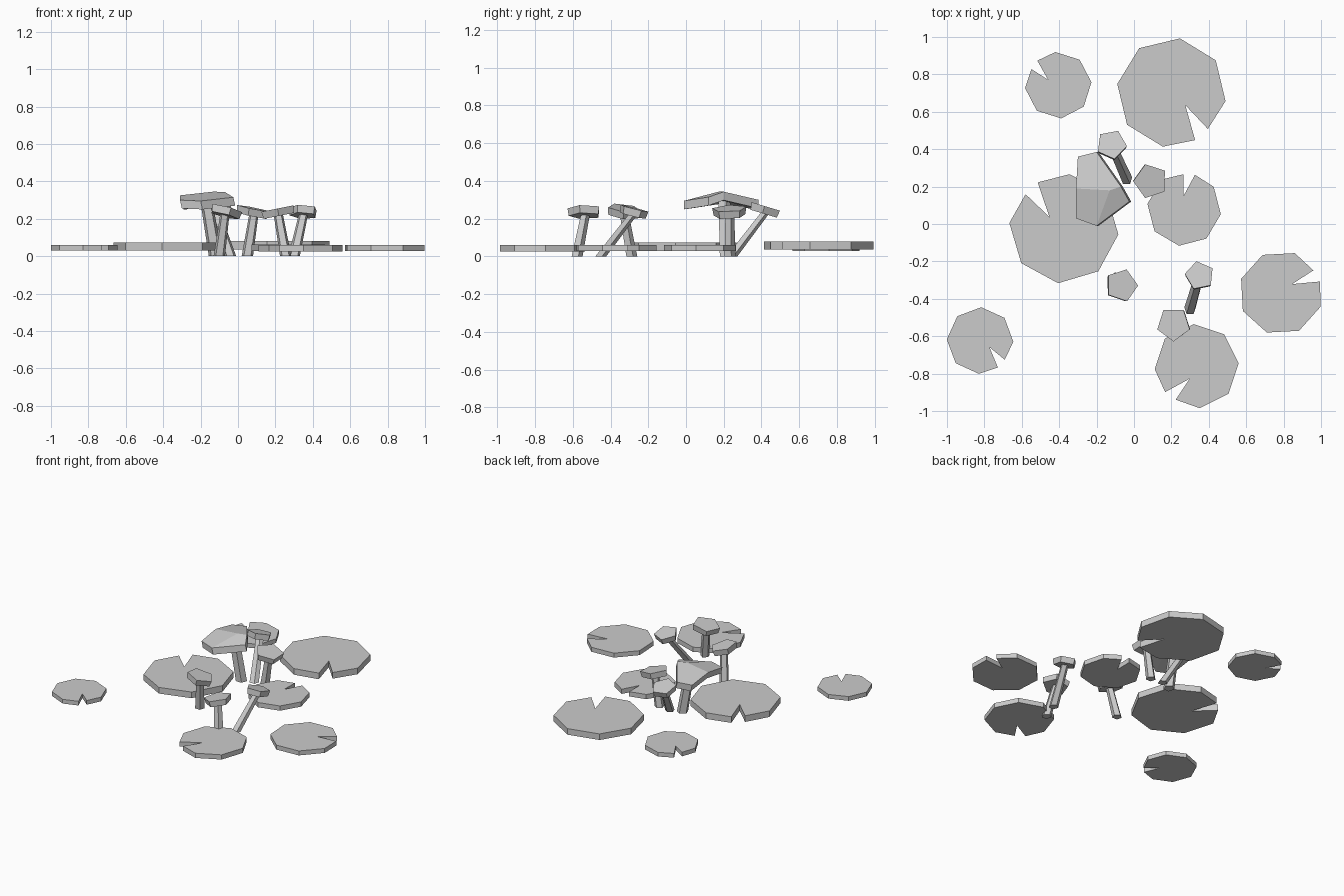
import bpy, bmesh
from math import radians, cos, sin
from mathutils import Vector, Matrix

cube = bpy.data.objects.get("Cube")
if cube:
    bpy.data.objects.remove(cube, do_unlink=True)

GREY = 0.6
mat = bpy.data.materials.new("plain grey")
mat.use_nodes = True
mat.diffuse_color = (GREY, GREY, GREY, 1)
mat.node_tree.nodes["Principled BSDF"].inputs["Base Color"].default_value = (GREY, GREY, GREY, 1)


def finish(bm, name):
    """Turn a bmesh into a flat-shaded object."""
    bmesh.ops.recalc_face_normals(bm, faces=bm.faces)
    mesh = bpy.data.meshes.new(name)
    bm.to_mesh(mesh)
    bm.free()
    mesh.materials.append(mat)
    obj = bpy.data.objects.new(name, mesh)
    bpy.context.collection.objects.link(obj)
    return obj


def thicken(bm, faces, offset):
    """Extrude a sheet of faces into a closed slab."""
    result = bmesh.ops.extrude_face_region(bm, geom=faces, use_keep_orig=True)
    verts = [g for g in result["geom"] if isinstance(g, bmesh.types.BMVert)]
    bmesh.ops.translate(bm, verts=verts, vec=offset)


def lily_pad(name, x, y, radius, notch, bottom, height):
    """Octagon whose corner at the notch angle is replaced by a wedge cut."""
    rim = [(45 * k, 1) for k in range(1, 8)]
    rim += [(-9.5, 0.97), (12, 0.34), (9, 0.94)]
    bm = bmesh.new()
    verts = []
    for angle, scale in rim:
        a = radians(notch + angle)
        verts.append(bm.verts.new((x + radius * scale * cos(a), y + radius * scale * sin(a), bottom)))
    thicken(bm, [bm.faces.new(verts)], (0, 0, height))
    finish(bm, name)


def stem(name, base, top, low, high):
    """Tapered leaning stem with level ends."""
    bm = bmesh.new()
    base, top = Vector(base), Vector(top)
    length = top.z - base.z
    bmesh.ops.create_cone(bm, cap_ends=True, segments=5, radius1=low, radius2=high, depth=length)
    lean = (top - base) / length
    for v in bm.verts:
        v.co += (base + top) / 2 + Vector((lean.x, lean.y, 0)) * v.co.z
    finish(bm, name)


def cap(name, center, radius, phase, tilt):
    """Tilted five-sided cap, slightly narrower underneath."""
    bm = bmesh.new()
    turn = Vector((0, 0, 1)).rotation_difference(Vector((*tilt, 1))).to_matrix().to_4x4()
    spin = Matrix.Rotation(radians(phase), 4, "Z")
    bmesh.ops.create_cone(bm, cap_ends=True, segments=5, radius1=radius * 0.93,
                          radius2=radius, depth=0.04)
    # line the first corner up with +x before spinning
    v0 = max(bm.verts, key=lambda v: v.co.xy.length)
    align = Matrix.Rotation(-Vector((1, 0)).angle_signed(v0.co.xy) * -1, 4, "Z")
    bm.transform(Matrix.Translation(center) @ turn @ spin @ align)
    finish(bm, name)


# Floating pads: x, y, radius, notch angle, bottom, thickness
pads = {
    "back_right_pad": (-0.405, 0.742, 0.178, 140, 0.03, 0.03),
    "back_left_pad": (0.20, 0.703, 0.293, -54, 0.036, 0.044),
    "middle_right_pad": (-0.375, -0.025, 0.293, 129, 0.03, 0.044),
    "middle_left_pad": (0.268, 0.08, 0.198, 82, 0.028, 0.034),
    "far_left_pad": (0.785, -0.368, 0.225, 25.6, 0.028, 0.032),
    "front_left_pad": (0.335, -0.76, 0.225, -131, 0.026, 0.034),
    "front_right_pad": (-0.823, -0.623, 0.178, -47, 0.03, 0.03),
}
for name, spec in pads.items():
    lily_pad(name, *spec)

# Small mushrooms: cap centre, radius, corner angle, tilt, stem base
mushrooms = {
    "back_mushroom": ((-0.12, 0.42, 0.245), 0.083, 65, (0, 0.3), (-0.04, 0.24, 0)),
    "inner_mushroom": ((0.085, 0.23, 0.235), 0.095, 180, (0.2, -0.05), (0.05, 0.23, 0)),
    "front_mushroom": ((-0.07, -0.33, 0.237), 0.09, 0, (0.25, 0.12), (-0.1, -0.29, 0)),
    "left_mushroom": ((0.35, -0.28, 0.236), 0.08, 30, (0.05, 0.25), (0.3, -0.455, 0)),
    "outer_mushroom": ((0.215, -0.535, 0.235), 0.093, -90, (-0.2, 0), (0.255, -0.58, 0)),
}
for name, (center, radius, phase, tilt, base) in mushrooms.items():
    cap(name + "_cap", center, radius, phase, tilt)
    stem(name + "_stem", base, (center[0], center[1], center[2] - 0.01), 0.032, 0.026)

# Large folded cap: rim corners, then the crest point
points = {
    "a": (-0.31, 0.03, 0.30), "b": (-0.20, -0.01, 0.295), "c": (-0.025, 0.12, 0.315),
    "d": (-0.07, 0.20, 0.343), "e": (-0.20, 0.385, 0.30), "f": (-0.30, 0.36, 0.295),
    "g": (-0.31, 0.19, 0.325), "h": (-0.13, 0.18, 0.345),
}
bm = bmesh.new()
corner = {key: bm.verts.new(co) for key, co in points.items()}
sheet = [bm.faces.new([corner[k] for k in loop]) for loop in ("abhg", "bcdh", "ghdef")]
thicken(bm, sheet, (0.01, 0, -0.045))
finish(bm, "large_mushroom_cap")
stem("large_mushroom_stem", (-0.12, 0.21, 0), (-0.17, 0.2, 0.3), 0.038, 0.034)
